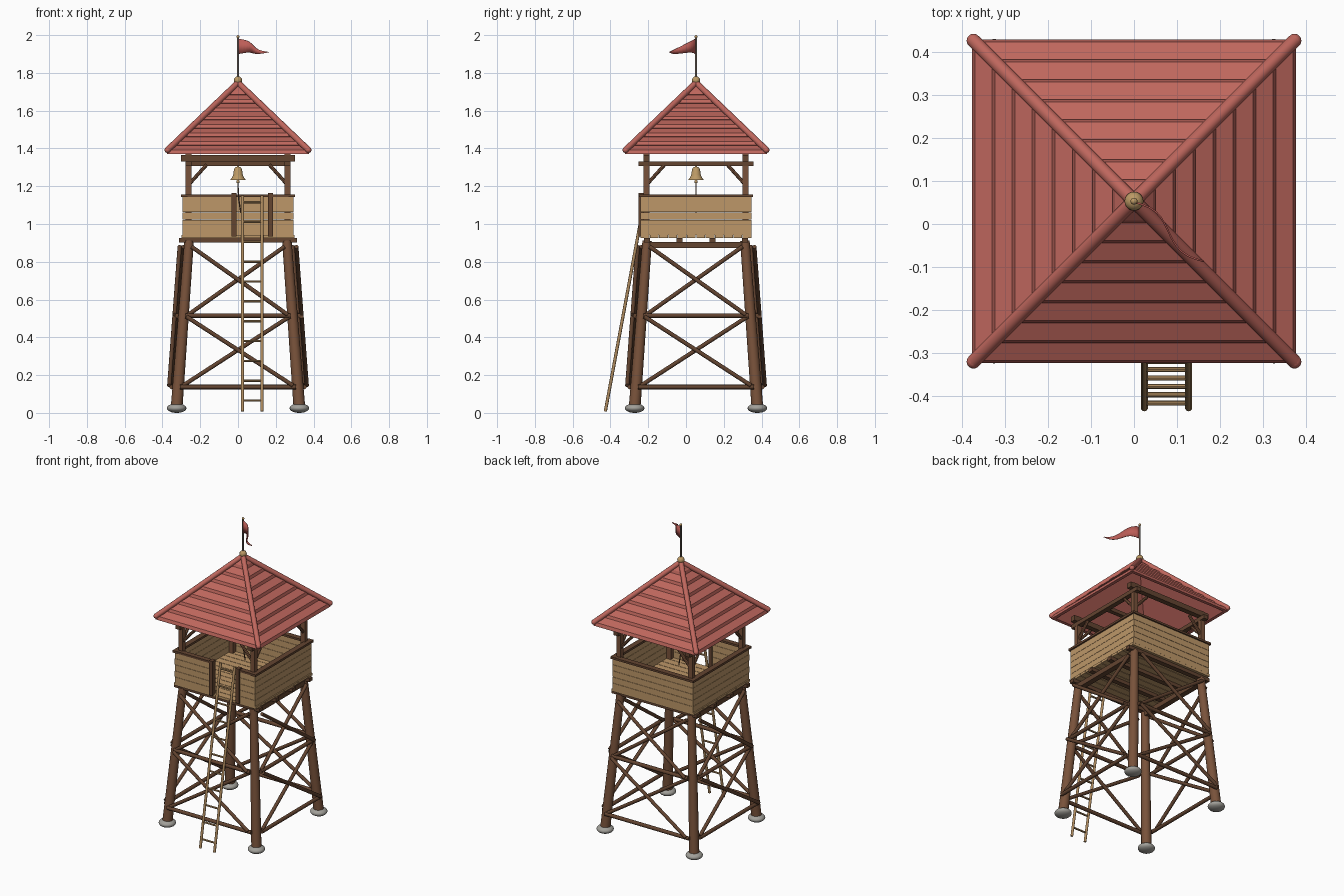
import bpy, bmesh, math
from mathutils import Vector, Matrix

if "Cube" in bpy.data.objects:
    bpy.data.objects.remove(bpy.data.objects["Cube"])

CY = 0.053  # the tower axis sits slightly behind the origin


def mat(name, rgb):
    m = bpy.data.materials.new(name)
    m.diffuse_color = (*rgb, 1)
    m.use_nodes = True
    m.node_tree.nodes["Principled BSDF"].inputs["Base Color"].default_value = m.diffuse_color
    return m


LOG = mat("log brown", (0.19, 0.085, 0.043))
DARK = mat("dark timber", (0.125, 0.058, 0.03))
PLANK = mat("plank tan", (0.51, 0.31, 0.14))
LADDER = mat("ladder wood", (0.43, 0.26, 0.115))
ROOF = mat("roof red", (0.52, 0.135, 0.11))
FLAG = mat("flag red", (0.50, 0.11, 0.095))
STONE = mat("stone grey", (0.36, 0.35, 0.32))
BRASS = mat("brass", (0.50, 0.32, 0.13))
IRON = mat("pole grey", (0.15, 0.12, 0.10))


def box(bm, lo, hi):
    lo, hi = Vector(lo), Vector(hi)
    s = hi - lo
    M = Matrix.Translation((lo + hi) / 2) @ Matrix.Diagonal((*s, 1))
    bmesh.ops.create_cube(bm, size=1, matrix=M)


def rod(bm, a, b, r1, r2=None, n=12):
    a, b = Vector(a), Vector(b)
    d = b - a
    M = Matrix.Translation((a + b) / 2) @ d.to_track_quat('Z', 'Y').to_matrix().to_4x4()
    bmesh.ops.create_cone(bm, cap_ends=True, segments=n, radius1=r1,
                          radius2=r1 if r2 is None else r2, depth=d.length, matrix=M)


def ball(bm, c, rx, rz):
    M = Matrix.Translation(c) @ Matrix.Diagonal((rx, rx, rz, 1))
    bmesh.ops.create_uvsphere(bm, u_segments=20, v_segments=12, radius=1, matrix=M)


def lathe(bm, profile, n, start=0.0, scale=1.0):
    """Spin (radius, z) points about the tower axis with n sides."""
    rings = []
    for r, z in profile:
        if r == 0:
            rings.append([bm.verts.new((0, 0, z))] * n)
        else:
            rings.append([bm.verts.new((r * scale * math.cos(start + 2 * math.pi * i / n),
                                        r * scale * math.sin(start + 2 * math.pi * i / n), z))
                          for i in range(n)])
    for p, q in zip(rings, rings[1:]):
        for i in range(n):
            j = (i + 1) % n
            bm.faces.new(list(dict.fromkeys((p[i], p[j], q[j], q[i]))))


def spin4(bm):
    """Repeat everything on the other three sides of the tower."""
    src = bm.verts[:] + bm.edges[:] + bm.faces[:]
    for k in (1, 2, 3):
        new = bmesh.ops.duplicate(bm, geom=src)["geom"]
        bmesh.ops.rotate(bm, cent=(0, 0, 0), matrix=Matrix.Rotation(k * math.pi / 2, 3, 'Z'),
                         verts=[v for v in new if isinstance(v, bmesh.types.BMVert)])


def finish(bm, name, material, smooth=False):
    bmesh.ops.recalc_face_normals(bm, faces=bm.faces[:])
    me = bpy.data.meshes.new(name)
    bm.to_mesh(me)
    bm.free()
    me.materials.append(material)
    ob = bpy.data.objects.new(name, me)
    ob.location.y = CY
    bpy.context.collection.objects.link(ob)
    if smooth:
        bpy.ops.object.select_all(action='DESELECT')
        ob.select_set(True)
        bpy.context.view_layer.objects.active = ob
        bpy.ops.object.shade_smooth_by_angle(angle=math.radians(40))
    return ob


def leg_at(z):  # half spacing of the tapering legs at a height
    return 0.327 - 0.075 * z


# Foot stones and legs
bm = bmesh.new()
ball(bm, (0.325, 0.325, 0.025), 0.052, 0.025)
spin4(bm)
finish(bm, "foot_stones", STONE, True)
bm = bmesh.new()
a, b = leg_at(0.03), leg_at(0.91)
rod(bm, (a, a, 0.03), (b, b, 0.91), 0.031, 0.025, 16)
spin4(bm)
finish(bm, "legs", LOG, True)

# Horizontal rails and crossed braces on each face
bm = bmesh.new()
for z in (0.137, 0.515):
    h = leg_at(z)
    rod(bm, (-h + 0.01, -h - 0.034, z), (h - 0.01, -h - 0.034, z), 0.012)
for z0, z1 in ((0.145, 0.51), (0.52, 0.88)):
    h0, h1 = leg_at(z0), leg_at(z1)
    for s, off in ((1, 0.048), (-1, 0.028)):
        rod(bm, (s * (h0 - 0.025), -h0 - off, z0), (-s * (h1 - 0.015), -h1 - off, z1), 0.011)
spin4(bm)
finish(bm, "cross_braces", DARK, True)

# Beams under the deck
bm = bmesh.new()
for s in (-1, 1):
    box(bm, (s * 0.26 - 0.018, -0.25, 0.873), (s * 0.26 + 0.018, 0.25, 0.905))
for i in range(4):
    y = -0.26 + i * 0.52 / 3
    box(bm, (-0.312, y - 0.016, 0.903), (0.312, y + 0.016, 0.926))
finish(bm, "deck_beams", DARK)

# Deck boards
bm = bmesh.new()
for i in range(12):
    y = -0.295 + i * 0.59 / 12
    box(bm, (-0.3, y + 0.0015, 0.926), (0.3, y + 0.59 / 12 - 0.0015, 0.942))
finish(bm, "deck_boards", PLANK)

# Boarded walls, the front one with a gap for the ladder
bm = bmesh.new()
for i in range(5):
    z0 = 0.942 + i * 0.0405
    z1 = z0 + 0.039
    e = 0.003 * (i % 2)
    for s in (-1, 1):
        box(bm, (s * 0.285 - 0.008, -0.293 + e, z0), (s * 0.285 + 0.008, 0.293 - e, z1))
    box(bm, (-0.29 - e, 0.278, z0), (0.29 + e, 0.294, z1))
    box(bm, (-0.29 - e, -0.294, z0), (-0.02, -0.278, z1))
    box(bm, (0.165, -0.294, z0), (0.29 + e, -0.278, z1))
finish(bm, "wall_boards", PLANK)

# Top rails and gate posts
bm = bmesh.new()
for s in (-1, 1):
    box(bm, (s * 0.285 - 0.018, -0.303, 1.143), (s * 0.285 + 0.018, 0.303, 1.157))
box(bm, (-0.3, 0.267, 1.143), (0.3, 0.303, 1.156))
box(bm, (-0.3, -0.3, 1.143), (-0.02, -0.267, 1.156))
box(bm, (0.165, -0.3, 1.143), (0.3, -0.267, 1.156))
for x in (-0.022, 0.171):
    box(bm, (x - 0.013, -0.305, 0.935), (x + 0.013, -0.273, 1.163))
finish(bm, "rails_and_gate_posts", DARK)

# Roof posts, plates, knee braces and bell beam
bm = bmesh.new()
box(bm, (0.247, 0.247, 0.942), (0.277, 0.277, 1.37))
for s in (-1, 1):
    rod(bm, (s * 0.255, -0.262, 1.215), (s * 0.165, -0.262, 1.315), 0.0095, n=8)
spin4(bm)
finish(bm, "roof_posts", LOG)
bm = bmesh.new()
for s in (-1, 1):
    c = s * 0.262
    box(bm, (c - 0.016, -0.305, 1.306), (c + 0.016, 0.305, 1.332))
    box(bm, (-0.303, c - 0.017, 1.332), (0.303, c + 0.017, 1.366))
box(bm, (-0.27, -0.014, 1.308), (0.27, 0.014, 1.332))
finish(bm, "roof_beams", DARK)

# Stepped, hollow pyramid roof
bm = bmesh.new()
profile = [(0, 1.70), (0.355, 1.37), (0.376, 1.37)]
for k in range(8):
    r, z = 0.376 - 0.0465 * k, 1.372 + 0.0445 * k
    profile += [(r, z + 0.002), (r - 0.006, z + 0.02)]
    if k < 7:
        profile.append((r - 0.0465 - 0.006, z + 0.0445))
profile.append((0, 1.75))
lathe(bm, profile, 4, math.pi / 4, math.sqrt(2))
finish(bm, "roof", ROOF)

# Hip ridges
bm = bmesh.new()
rod(bm, (0.373, 0.373, 1.392), (0, 0, 1.748), 0.016)
ball(bm, (0.373, 0.373, 1.392), 0.016, 0.016)
spin4(bm)
finish(bm, "hip_ridges", ROOF, True)

# Finial and flag pole
bm = bmesh.new()
ball(bm, (0, 0, 1.76), 0.022, 0.022)
ball(bm, (0, 0, 1.992), 0.008, 0.008)
finish(bm, "finial", BRASS, True)
bm = bmesh.new()
rod(bm, (0, 0, 1.76), (0, 0, 1.99), 0.0055)
finish(bm, "flag_pole", IRON, True)

# Waving pennant
bm = bmesh.new()
N, cols = 12, []
for i in range(N + 1):
    t = i / N
    w = 0.016 * math.sin(2 * math.pi * t)
    x, y = 0.163 * t + w * 0.65, -0.138 * t + w * 0.75
    mid = 1.94 - 0.03 * t + 0.006 * math.sin(math.pi * 2 * t)
    half = 0.04 * (1 - t) + 0.001
    cols.append([bm.verts.new((x, y, mid + s * half)) for s in (-1, 1)])
for p, q in zip(cols, cols[1:]):
    bm.faces.new((p[0], q[0], q[1], p[1]))
flag = finish(bm, "flag", FLAG, True)
flag.modifiers.new("thickness", 'SOLIDIFY').thickness = 0.004

# Bell with clapper and pull rope
bm = bmesh.new()
lathe(bm, [(0, 1.303), (0.014, 1.301), (0.021, 1.29), (0.025, 1.262), (0.032, 1.245),
           (0.042, 1.233), (0.038, 1.232), (0.025, 1.248), (0.018, 1.28), (0, 1.288)], 20)
rod(bm, (0, 0, 1.295), (0, 0, 1.312), 0.006)
ball(bm, (0, 0, 1.224), 0.009, 0.009)
finish(bm, "bell", BRASS, True)
bm = bmesh.new()
pts = [(0, 0, 1.285), (0, 0, 1.2), (0.004, 0, 1.13), (0.015, 0, 1.06)]
for p, q in zip(pts, pts[1:]):
    rod(bm, p, q, 0.0035, n=8)
finish(bm, "bell_rope", DARK, True)

# Leaning ladder
bm = bmesh.new()
foot, top = Vector((0, -0.48, 0.008)), Vector((0, -0.268, 1.15))
for x in (0.024, 0.127):
    rod(bm, foot + Vector((x, 0, 0)), top + Vector((x, 0, 0)), 0.0085, n=10)
for i in range(11):
    p = foot.lerp(top, 0.05 + i * 0.092)
    rod(bm, p + Vector((0.02, 0, 0)), p + Vector((0.131, 0, 0)), 0.006, n=8)
finish(bm, "ladder", LADDER, True)
